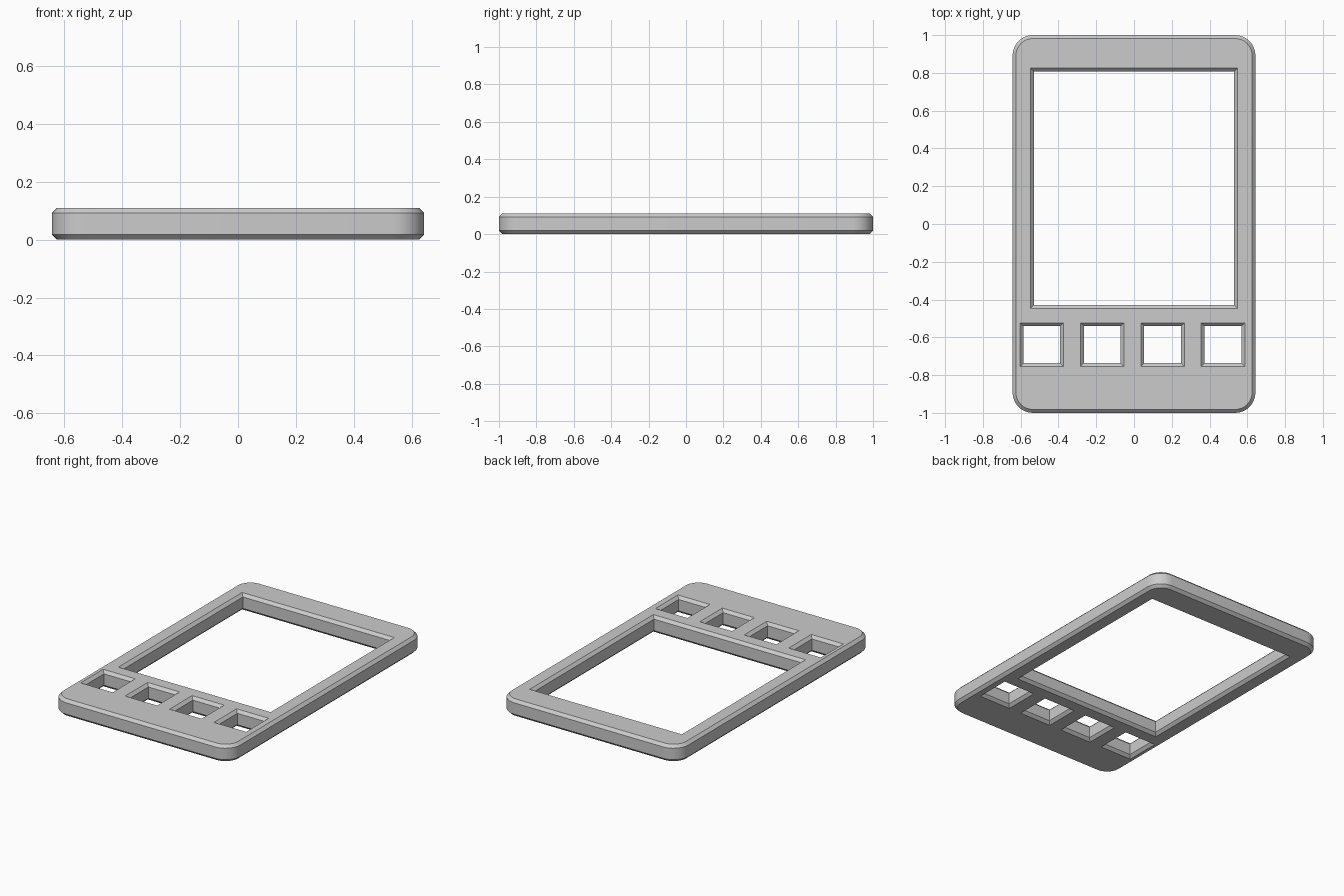
import bpy, bmesh
from math import sin, cos, pi

cube = bpy.data.objects.get("Cube")
if cube:
    bpy.data.objects.remove(cube, do_unlink=True)

HEIGHT = 0.11
BEVEL = 0.018
HALF_X, HALF_Y = 0.643 - BEVEL, 1.0 - BEVEL
RADIUS = 0.09

grey = bpy.data.materials.new("plain_grey")
grey.use_nodes = True
colour = (0.6, 0.6, 0.6, 1)
grey.diffuse_color = colour
grey.node_tree.nodes["Principled BSDF"].inputs["Base Color"].default_value = colour


def rounded_rectangle(hx, hy, r, steps=8):
    points = []
    for quarter, (sx, sy) in enumerate([(1, 1), (-1, 1), (-1, -1), (1, -1)]):
        for i in range(steps + 1):
            a = (quarter + i / steps) * pi / 2
            points.append((sx * (hx - r) + r * cos(a), sy * (hy - r) + r * sin(a)))
    return points


def rectangle(x0, x1, y0, y1):
    return [(x0, y0), (x1, y0), (x1, y1), (x0, y1)]


# Flat outline with a screen opening and a row of four button openings
outlines = [rounded_rectangle(HALF_X, HALF_Y, RADIUS),
            rectangle(-0.548, 0.548, -0.447, 0.825)]
for i in range(4):
    left = -0.604 + i * 0.32
    outlines.append(rectangle(left, left + 0.231, -0.755, -0.523))

profile = bpy.data.curves.new("faceplate_profile", "CURVE")
profile.dimensions = "2D"
profile.fill_mode = "BOTH"
profile.extrude = HEIGHT / 2 - BEVEL
profile.bevel_depth = BEVEL
profile.bevel_resolution = 0
for outline in outlines:
    spline = profile.splines.new("POLY")
    spline.points.add(len(outline) - 1)
    for point, (x, y) in zip(spline.points, outline):
        point.co = (x, y, 0, 1)
    spline.use_cyclic_u = True

# Extruded, chamfered plate turned into a clean mesh
source = bpy.data.objects.new("faceplate_outline", profile)
bpy.context.scene.collection.objects.link(source)
bpy.context.view_layer.update()
evaluated = source.evaluated_get(bpy.context.evaluated_depsgraph_get())
mesh = bpy.data.meshes.new_from_object(evaluated)
bpy.data.objects.remove(source, do_unlink=True)

bm = bmesh.new()
bm.from_mesh(mesh)
bmesh.ops.remove_doubles(bm, verts=bm.verts, dist=0.0005)
bmesh.ops.translate(bm, verts=bm.verts, vec=(0, 0, HEIGHT / 2))
bmesh.ops.recalc_face_normals(bm, faces=bm.faces)
bm.to_mesh(mesh)
bm.free()
mesh.materials.clear()
mesh.materials.append(grey)

faceplate = bpy.data.objects.new("faceplate", mesh)
bpy.context.scene.collection.objects.link(faceplate)
bpy.ops.object.select_all(action="DESELECT")
faceplate.select_set(True)
bpy.context.view_layer.objects.active = faceplate
bpy.ops.object.shade_smooth_by_angle(angle=pi / 6)
